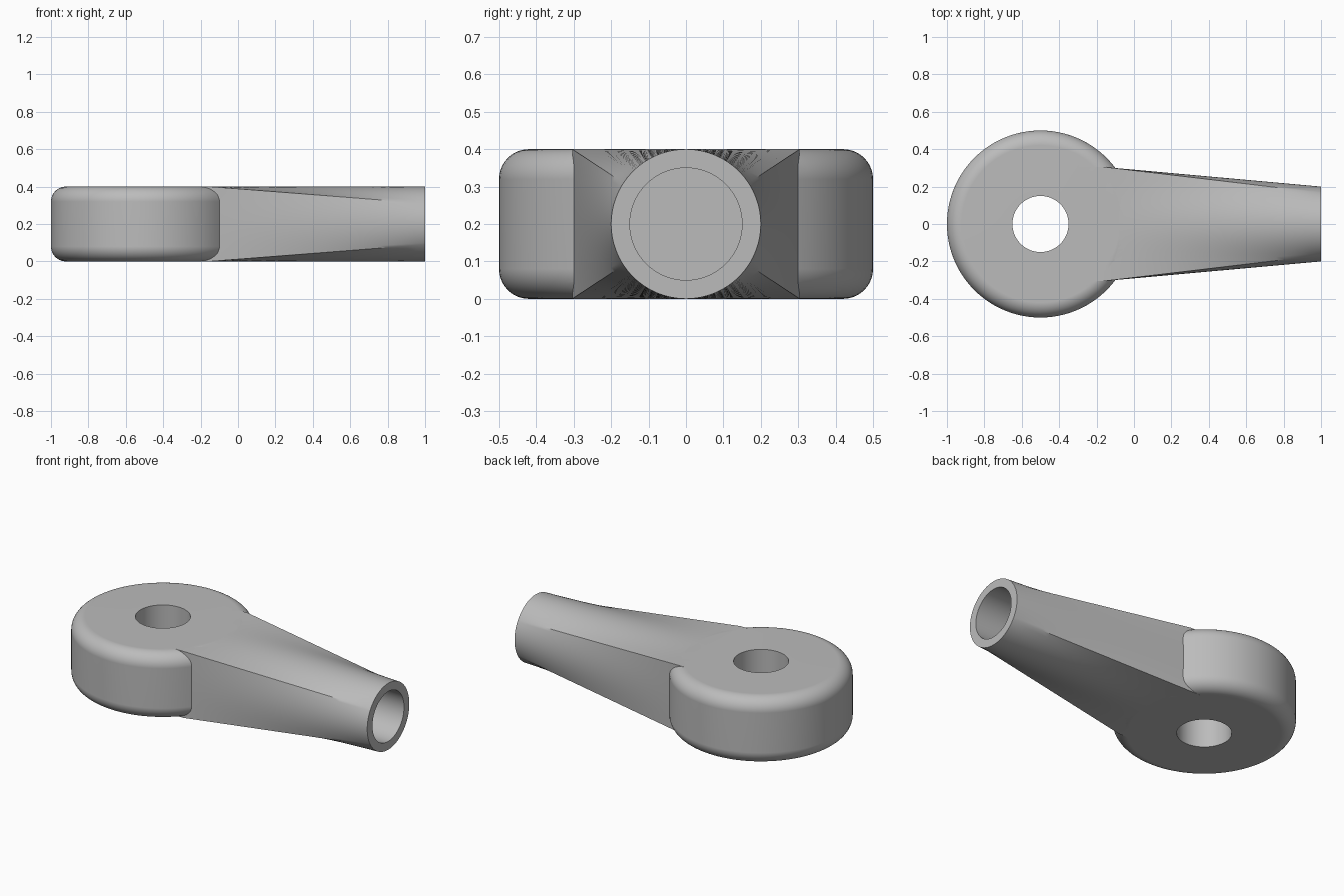
import bpy, bmesh
from math import pi, sin, cos, atan2, radians
from mathutils import Matrix, Vector

if "Cube" in bpy.data.objects:
    bpy.data.objects.remove(bpy.data.objects["Cube"])

RAD, MID = 0.2, 0.2          # shank tip radius, height of the centre line
HALF_W, START = 0.304, -0.15  # shank root half width, start of the taper
HEAD_X, FILLET = -0.5, 0.08

grey = bpy.data.materials.new("steel grey")
grey.use_nodes = True
colour = (0.5, 0.5, 0.5, 1)
grey.diffuse_color = colour
grey.node_tree.nodes["Principled BSDF"].inputs["Base Color"].default_value = colour


def make_object(name, bm):
    bmesh.ops.recalc_face_normals(bm, faces=bm.faces)
    mesh = bpy.data.meshes.new(name)
    bm.to_mesh(mesh)
    bm.free()
    mesh.materials.append(grey)
    obj = bpy.data.objects.new(name, mesh)
    bpy.context.collection.objects.link(obj)
    return obj


def apply_boolean(target, tool, operation):
    mod = target.modifiers.new(operation.lower(), "BOOLEAN")
    mod.operation, mod.solver, mod.object = operation, "EXACT", tool
    bpy.context.view_layer.objects.active = target
    bpy.ops.object.modifier_apply(modifier=mod.name)
    bpy.data.objects.remove(tool)


def make_head():
    """Eye ring: a filleted profile turned about the vertical axis."""
    profile = [(0.15, 0.0)]
    for centre_z, first in ((FILLET, -pi / 2), (2 * MID - FILLET, 0)):
        for i in range(11):
            a = first + i * pi / 20
            profile.append((0.5 - FILLET + FILLET * cos(a), centre_z + FILLET * sin(a)))
    profile.append((0.15, 2 * MID))
    bm = bmesh.new()
    verts = [bm.verts.new((HEAD_X + r, 0, z)) for r, z in profile]
    edges = [bm.edges.new((verts[i - 1], verts[i])) for i in range(len(verts))]
    bmesh.ops.spin(bm, geom=verts + edges, cent=(HEAD_X, 0, 0), axis=(0, 0, 1),
                   angle=2 * pi, steps=96)
    bmesh.ops.remove_doubles(bm, verts=bm.verts, dist=1e-5)
    return make_object("rod_end", bm)


def make_shank():
    """Straight loft from a rectangle at the eye to a circle at the tip."""
    corner = atan2(MID, HALF_W)
    stops = [-corner, corner, pi - corner, pi + corner, 2 * pi - corner]
    angles = [a + (b - a) * i / 20 for a, b in zip(stops, stops[1:]) for i in range(20)]
    stations = [(-0.3, 0)] + [(START + (1 - START) * i / 24, i / 24) for i in range(25)]
    bm = bmesh.new()
    rings = []
    for x, t in stations:
        ring = []
        for a in angles:
            c, s = cos(a), sin(a)
            reach = 1 / max(abs(c) / HALF_W, abs(s) / MID)
            r = reach * (1 - t) + RAD * t
            ring.append(bm.verts.new((x, r * c, MID + r * s)))
        rings.append(ring)
    for a, b in zip(rings, rings[1:]):
        for i in range(len(a)):
            bm.faces.new((a[i - 1], a[i], b[i], b[i - 1]))
    bm.faces.new(rings[0])
    bm.faces.new(rings[-1])
    return make_object("shank", bm)


def make_bore():
    """Blind socket along the shank."""
    bm = bmesh.new()
    bmesh.ops.create_cone(bm, cap_ends=True, segments=64, radius1=0.15, radius2=0.15,
                          depth=0.8, matrix=Matrix.Translation(Vector((0.7, 0, MID)))
                          @ Matrix.Rotation(pi / 2, 4, "Y"))
    return make_object("bore_cutter", bm)


shank = make_shank()
apply_boolean(shank, make_bore(), "DIFFERENCE")
rod_end = make_head()
apply_boolean(rod_end, shank, "UNION")

# Smooth curved surfaces, crisp rims and creases
bpy.ops.object.select_all(action="DESELECT")
rod_end.select_set(True)
bpy.context.view_layer.objects.active = rod_end
bpy.ops.object.shade_smooth_by_angle(angle=radians(30))
weighted = rod_end.modifiers.new("weighted normals", "WEIGHTED_NORMAL")
weighted.keep_sharp = True
